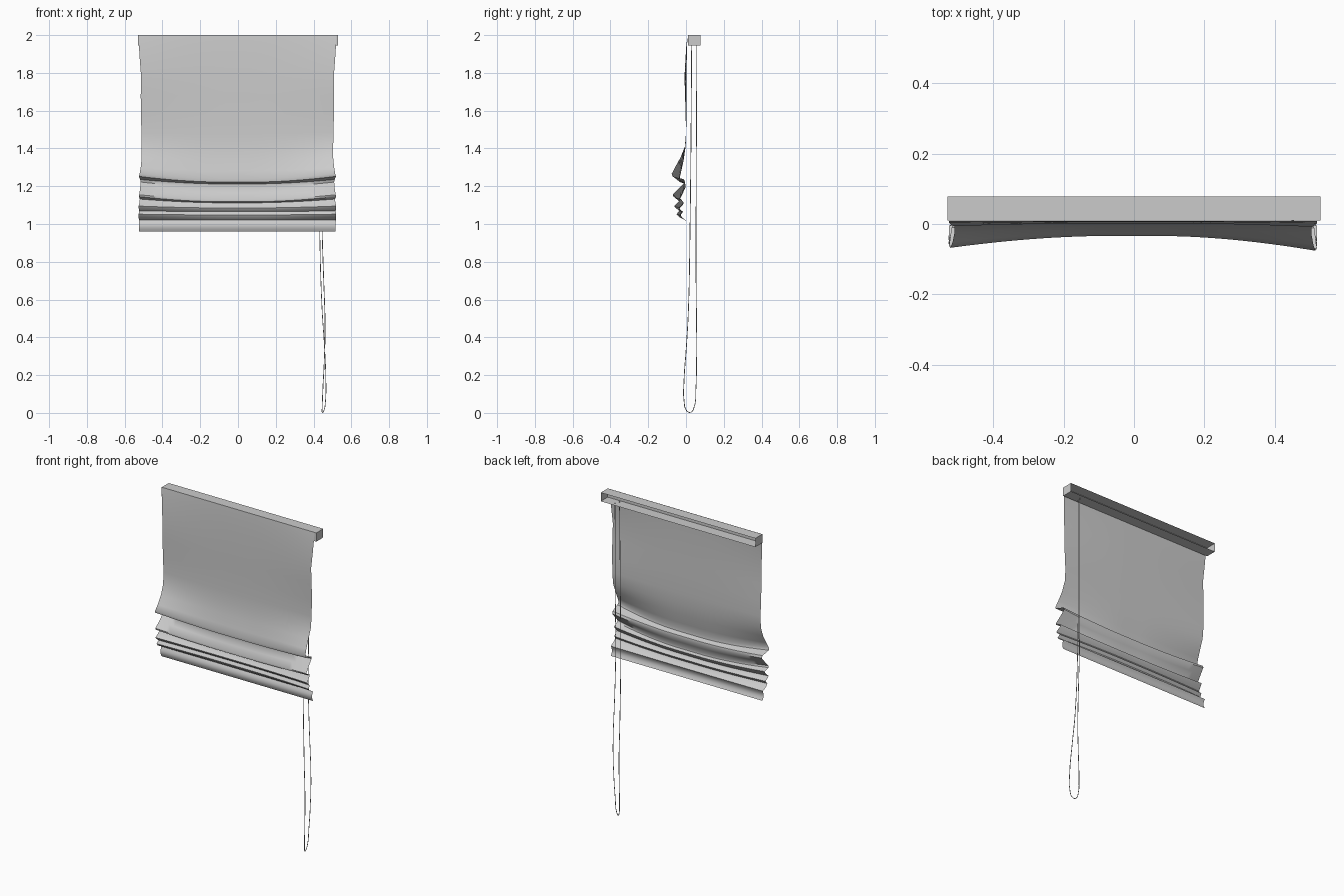
import bpy, bmesh, math

def finish(name, bm, smooth=False):
    me = bpy.data.meshes.new(name)
    bm.normal_update()
    bm.to_mesh(me)
    bm.free()
    ob = bpy.data.objects.new(name, me)
    bpy.context.collection.objects.link(ob)
    if smooth:
        bpy.ops.object.select_all(action='DESELECT')
        ob.select_set(True)
        bpy.context.view_layer.objects.active = ob
        bpy.ops.object.shade_smooth_by_angle(angle=math.radians(50))
    return ob

# head rail: thin box, open along the back
bm = bmesh.new()
bmesh.ops.create_cube(bm, size=1)
for v in bm.verts:
    v.co = (v.co.x * 1.06, 0.044 + v.co.y * 0.068, 1.973 + v.co.z * 0.054)
bm.normal_update()
bmesh.ops.delete(bm, geom=[f for f in bm.faces if f.normal.y > 0.9], context='FACES')
finish("head_rail", bm)

# fabric rows: (centre y, centre z, edge y, edge z, half width)
rows = [
    (.009, 2.0, .009, 2.0, .522), (.006, 1.95, .002, 1.95, .522),
    (.004, 1.87, -.003, 1.87, .517), (.002, 1.78, -.008, 1.78, .510),
    (.002, 1.68, -.005, 1.68, .512), (.002, 1.58, -.002, 1.58, .511),
    (.001, 1.48, .000, 1.48, .508), (-.002, 1.41, -.006, 1.41, .507),
    (-.012, 1.34, -.030, 1.35, .507), (-.025, 1.28, -.058, 1.30, .512),
    (-.034, 1.24, -.076, 1.265, .518), (-.032, 1.222, -.070, 1.252, .522),
    (-.004, 1.212, -.012, 1.236, .515), (-.002, 1.195, -.006, 1.222, .512),
    (-.016, 1.165, -.035, 1.19, .515), (-.033, 1.13, -.070, 1.155, .520),
    (-.032, 1.118, -.066, 1.145, .522), (-.012, 1.112, -.030, 1.132, .517),
    (-.018, 1.10, -.040, 1.117, .518), (-.034, 1.085, -.063, 1.095, .523),
    (-.030, 1.076, -.055, 1.085, .523), (-.016, 1.065, -.036, 1.070, .520),
    (-.028, 1.048, -.050, 1.052, .523), (-.022, 1.036, -.038, 1.038, .523),
    (-.002, 1.020, -.004, 1.020, .522),
]
# bottom hem: shallow rounded strip
for i in range(1, 7):
    t = i / 6
    y = -.003 - .010 * math.sin(math.pi * t)
    rows.append((y, 1.02 - .06 * t, y, 1.02 - .06 * t, .520))

bm = bmesh.new()
N = 32
grid = []
for cy, cz, ey, ez, hw in rows:
    line = []
    for i in range(N + 1):
        u = 2 * i / N - 1
        # folds flare toward the side edges, slightly more on the right
        w = max(0, (abs(u) - .15) / .85) ** 1.8
        wy = w * (1.0 if u > 0 else .8)
        line.append(bm.verts.new((u * hw - .003, cy + (ey - cy) * wy, cz + (ez - cz) * w)))
    grid.append(line)
for a, b in zip(grid, grid[1:]):
    for i in range(N):
        bm.faces.new((a[i], b[i], b[i + 1], a[i + 1]))
finish("blind_fabric", bm, True)

# pull cord: long closed-bottom loop hanging from the rail
path = [
    (.435, .030, 1.95), (.432, .026, 1.4), (.433, .021, .95), (.445, .013, .55),
    (.458, .002, .35), (.465, -.010, .18), (.463, -.010, .06), (.455, .003, .012),
    (.446, .025, .003), (.446, .043, .030), (.449, .052, .12), (.457, .056, .28),
    (.461, .056, .45), (.452, .053, .75), (.446, .053, .95), (.446, .055, 1.4), (.447, .057, 1.95),
]
cu = bpy.data.curves.new("pull_cord", 'CURVE')
cu.dimensions = '3D'
cu.bevel_depth = .002
cu.bevel_resolution = 1
cu.resolution_u = 4
sp = cu.splines.new('BEZIER')
sp.bezier_points.add(len(path) - 1)
for p, co in zip(sp.bezier_points, path):
    p.co = co
    p.handle_left_type = p.handle_right_type = 'AUTO'
bpy.context.collection.objects.link(bpy.data.objects.new("pull_cord", cu))
